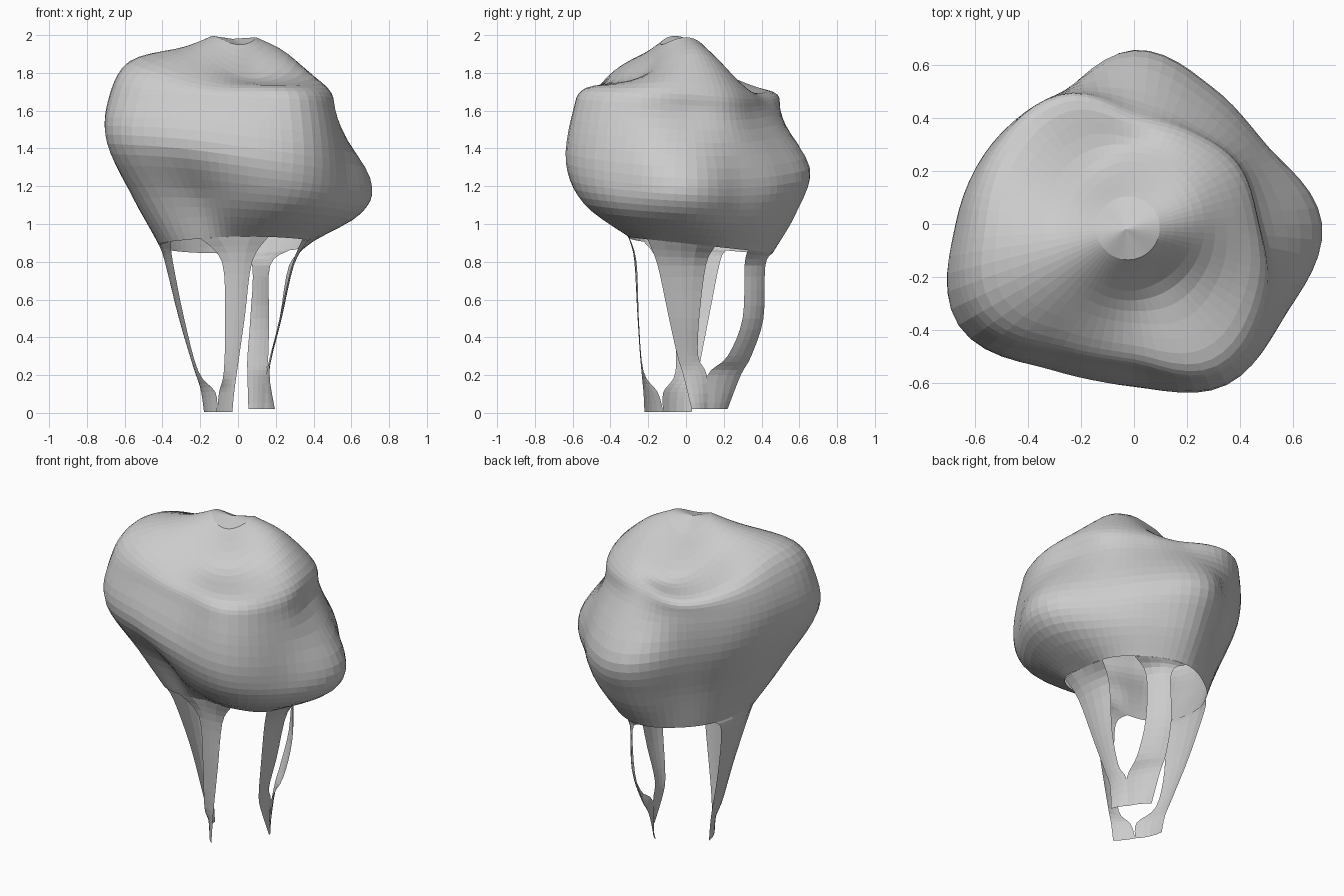
import bpy, bmesh, math
from math import sin, cos, radians
from mathutils import Vector

if "Cube" in bpy.data.objects:
    bpy.data.objects.remove(bpy.data.objects["Cube"])


def catmull(p0, p1, p2, p3, t):
    return 0.5 * (2 * p1 + (p2 - p0) * t + (2 * p0 - 5 * p1 + 4 * p2 - p3) * t * t
                  + (3 * p1 - p0 - 3 * p2 + p3) * t ** 3)


def smooth_open(pts, steps):
    """Smooth an open run of vectors."""
    out, n = [], len(pts)
    for i in range(n - 1):
        a, d = pts[max(i - 1, 0)], pts[min(i + 2, n - 1)]
        out += [catmull(a, pts[i], pts[i + 1], d, k / steps) for k in range(steps)]
    return out + [pts[-1]]


def smooth_loop(vals, steps):
    """Smooth a closed run of values."""
    n = len(vals)
    return [catmull(vals[i - 1], vals[i], vals[(i + 1) % n], vals[(i + 2) % n], k / steps)
            for i in range(n) for k in range(steps)]


def grid_object(name, rows, closed=False, apex=None):
    bm = bmesh.new()
    vs = [[bm.verts.new(p) for p in row] for row in rows]
    n = len(rows[0])
    for a, b in zip(vs, vs[1:]):
        for j in range(n if closed else n - 1):
            k = (j + 1) % n
            bm.faces.new((a[j], b[j], b[k], a[k]))
    if apex:
        top = bm.verts.new(apex)
        for j in range(n):
            bm.faces.new((top, vs[0][j], vs[0][(j + 1) % n]))
    bmesh.ops.recalc_face_normals(bm, faces=bm.faces)
    me = bpy.data.meshes.new(name)
    bm.to_mesh(me)
    bm.free()
    ob = bpy.data.objects.new(name, me)
    bpy.context.collection.objects.link(ob)
    return ob


def wave(a, centre):
    return cos(a - radians(centre))


# Crown: each ring has a radius every 30 degrees from +x and a height rule
CX, CY = -0.03, -0.02   # centre of the chewing surface
rings = [
    # chewing surface: a ridge from left to right, lower at the back
    ([.12] * 12, lambda a: 1.963 + .028 * cos(2 * a - .5) - .015 * sin(a)),
    ([.28] * 12, lambda a: 1.83 + .09 * cos(2 * a - .6) - .035 * sin(a) - .01 * cos(a)),
    # rim, raised at the left
    ([.46, .44, .40, .40, .53, .55, .56, .62, .51, .49, .59, .53],
     lambda a: 1.72 + .14 * max(0, wave(a, 193)) ** 4 - .04 * max(0, wave(a, 75)) ** 2),
    # upper wall
    ([.49, .47, .44, .47, .565, .61, .665, .735, .575, .55, .665, .595],
     lambda a: 1.60 + .05 * wave(a, 205)),
    # widest bulge
    ([.70, .58, .59, .655, .56, .60, .655, .755, .63, .615, .70, .665],
     lambda a: 1.33 - .09 * cos(a) - .03 * sin(a)),
    # underside
    ([.65, .55, .55, .58, .48, .49, .54, .58, .44, .50, .61, .63],
     lambda a: 1.09 + .05 * wave(a, 225)),
    # open neck
    ([.37, .41, .44, .46, .42, .41, .41, .42, .34, .29, .34, .40],
     lambda a: .89 + .045 * wave(a, 280)),
]
loops = []
for radii, height in rings:
    rs = smooth_loop(radii, 6)
    loop = []
    for j, r in enumerate(rs):
        a = math.tau * j / len(rs)
        f = max(0, 1 - r / .5)   # the centre offset fades out at the rim
        loop.append(Vector((r * cos(a) + CX * f, r * sin(a) + CY * f, height(a))))
    loops.append(loop)
columns = [smooth_open(list(col), 5) for col in zip(*loops)]
grid_object("crown", list(zip(*columns)), closed=True, apex=(CX, CY, 1.98))
neck = loops[-1]


def neck_point(deg):
    i = (deg % 360) / 360 * len(neck)
    k = int(i)
    return neck[k % len(neck)].lerp(neck[(k + 1) % len(neck)], i - k)


def root_leg(name, arc, levels, edges, bow):
    """Thin bowed wall hanging from an arc of the neck; edges hold x1, y1, x2, y2."""
    rows = [[neck_point(arc[0] + (arc[1] - arc[0]) * t / 4) for t in range(5)]]
    for z, (x1, y1, x2, y2) in zip(levels, edges):
        a, b = Vector((x1, y1, z)), Vector((x2, y2, z))
        d = Vector((x1 + x2, y1 + y2, 0)).normalized() * (b - a).length * bow
        rows.append([a.lerp(b, t / 4) + d * t * (4 - t) / 4 for t in range(5)])
    cols = [smooth_open(list(c), 4) for c in zip(*rows)]
    grid_object(name, list(zip(*cols)))


# Roots: two legs of each root meet at the tip
FRONT = (.80, .50, .22, .11, .005)
BACK = (.78, .50, .30, .20, .02)
# front-left root
root_leg("front_root_leg", (237, 300), FRONT,
         [(-.085, -.265, .075, -.262), (-.068, -.25, .035, -.25), (-.075, -.225, -.005, -.235),
          (-.10, -.15, -.02, -.225), (-.11, -.12, -.03, -.22)], .06)
root_leg("left_root_leg", (212, 148), FRONT,
         [(-.345, -.15, -.37, .18), (-.285, -.07, -.305, .12), (-.21, -.055, -.225, .065),
          (-.12, -.12, -.195, .04), (-.11, -.12, -.18, .03)], .09)
# back-right root
root_leg("right_root_leg", (-30, 23), BACK,
         [(.285, -.15, .27, .105), (.22, -.09, .22, .07), (.175, -.045, .17, .065),
          (.165, -.015, .15, .11), (.195, .03, .14, .115)], .07)
root_leg("back_root_leg", (50, 90), BACK,
         [(.17, .31, .075, .42), (.165, .30, .065, .41), (.16, .22, .05, .345),
          (.15, .115, .05, .29), (.14, .115, .055, .22)], .08)
